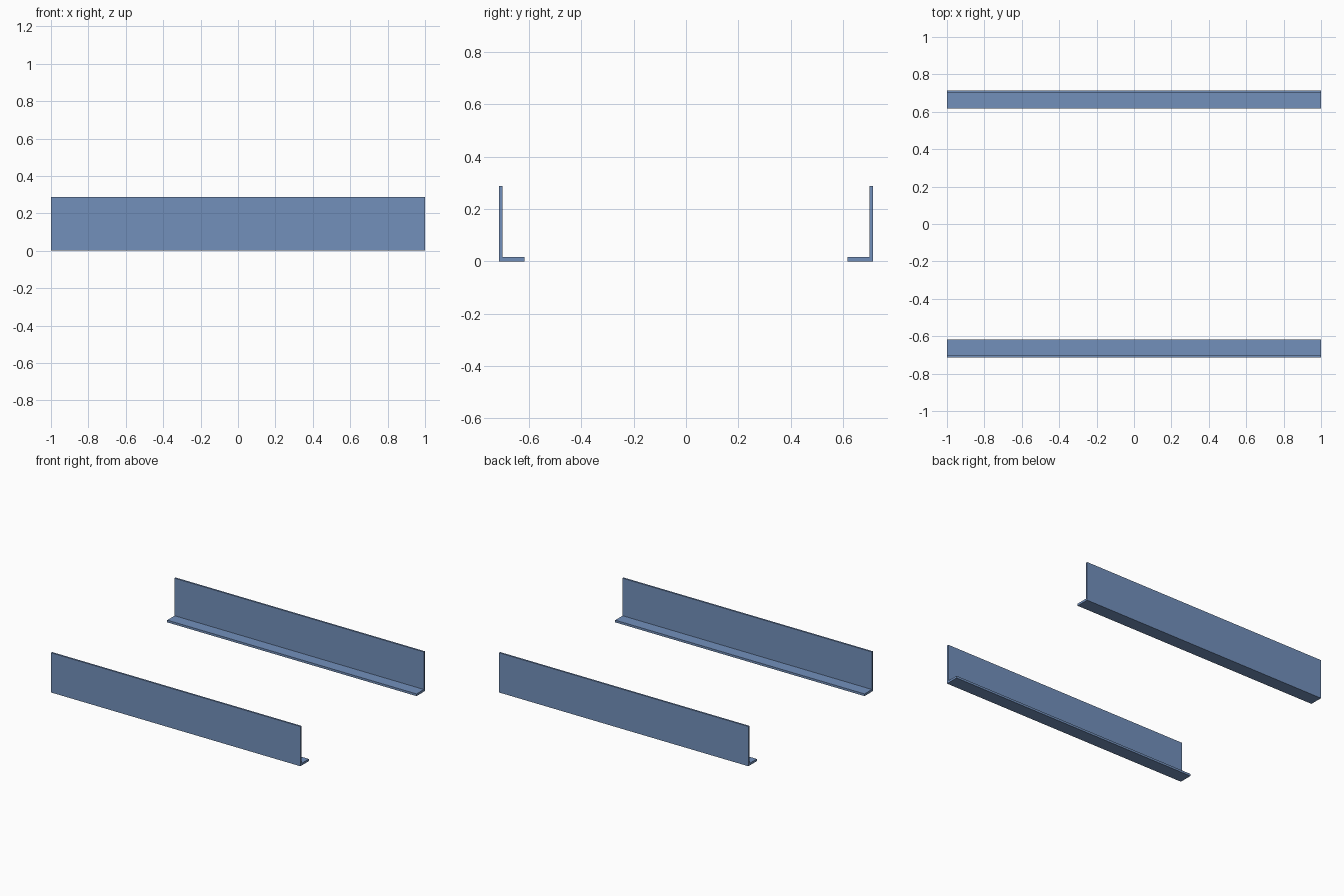
import bpy
import bmesh

cube = bpy.data.objects.get("Cube")
if cube:
    bpy.data.objects.remove(cube, do_unlink=True)

LENGTH = 2.0
OUTER, WALL_INNER, FLANGE_INNER = 0.714, 0.701, 0.617
HEIGHT, FLANGE_THICK = 0.288, 0.016

# Single steel blue finish
steel = bpy.data.materials.new("steel_blue")
steel.use_nodes = True
colour = (0.17, 0.28, 0.50, 1.0)
steel.diffuse_color = colour
steel.node_tree.nodes["Principled BSDF"].inputs["Base Color"].default_value = colour


def angle_rail(name, side):
    """L-shaped profile extruded along x, flange pointing inward."""
    profile = [(OUTER, 0), (OUTER, HEIGHT), (WALL_INNER, HEIGHT),
               (WALL_INNER, FLANGE_THICK), (FLANGE_INNER, FLANGE_THICK),
               (FLANGE_INNER, 0)]
    bm = bmesh.new()
    end = bm.faces.new([bm.verts.new((-LENGTH / 2, side * y, z)) for y, z in profile])
    out = bmesh.ops.extrude_face_region(bm, geom=[end], use_keep_orig=True)
    verts = [v for v in out["geom"] if isinstance(v, bmesh.types.BMVert)]
    bmesh.ops.translate(bm, verts=verts, vec=(LENGTH, 0, 0))
    bmesh.ops.recalc_face_normals(bm, faces=bm.faces)
    mesh = bpy.data.meshes.new(name)
    bm.to_mesh(mesh)
    bm.free()
    mesh.materials.append(steel)
    obj = bpy.data.objects.new(name, mesh)
    bpy.context.collection.objects.link(obj)


# Pair of mirrored rails
angle_rail("front_angle_rail", -1)
angle_rail("back_angle_rail", 1)
